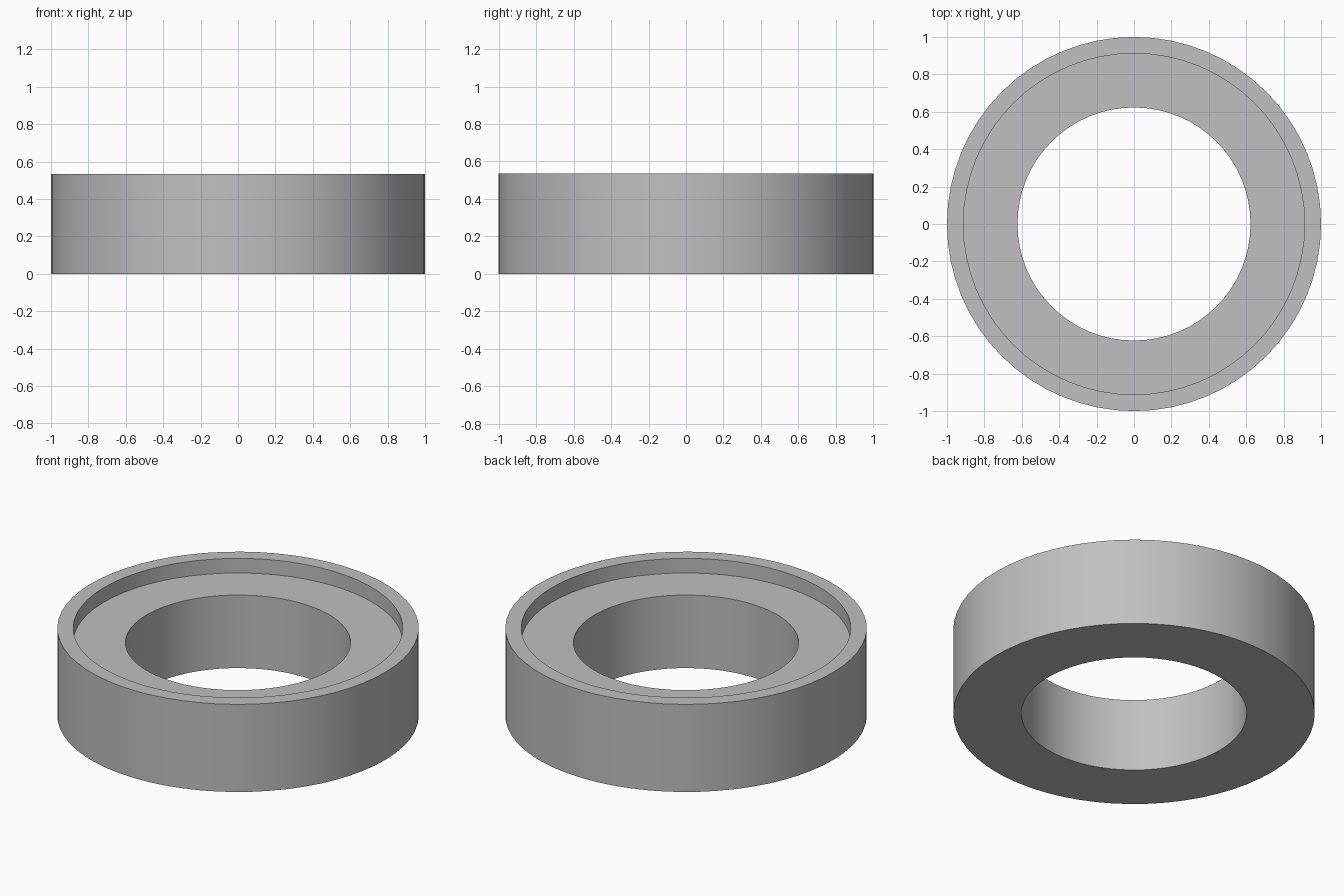
import bpy
import bmesh
from math import tau, radians
from mathutils import Matrix, Vector

cube = bpy.data.objects.get("Cube")
if cube:
    bpy.data.objects.remove(cube, do_unlink=True)

SEGMENTS = 64
OUTER, LIP, HOLE = 1.0, 0.912, 0.623
HEIGHT, FLOOR = 0.535, 0.446

# Plain grey finish
grey = bpy.data.materials.new("light_grey")
grey.use_nodes = True
colour = (0.53, 0.53, 0.53, 1)
grey.diffuse_color = colour
grey.node_tree.nodes["Principled BSDF"].inputs["Base Color"].default_value = colour

# Closed cross-section: base, outer wall, rim, recess wall, recess floor, bore
profile = [(HOLE, 0), (OUTER, 0), (OUTER, HEIGHT),
           (LIP, HEIGHT), (LIP, FLOOR), (HOLE, FLOOR)]

# Sweep the section around z
bm = bmesh.new()
rings = []
for i in range(SEGMENTS):
    turn = Matrix.Rotation(tau * i / SEGMENTS, 3, "Z")
    rings.append([bm.verts.new(turn @ Vector((r, 0, z))) for r, z in profile])
for i, ring in enumerate(rings):
    following = rings[(i + 1) % SEGMENTS]
    for j in range(len(profile)):
        k = (j + 1) % len(profile)
        bm.faces.new((ring[j], following[j], following[k], ring[k]))
bmesh.ops.recalc_face_normals(bm, faces=bm.faces)

mesh = bpy.data.meshes.new("recessed_ring")
bm.to_mesh(mesh)
bm.free()
mesh.materials.append(grey)
body = bpy.data.objects.new("recessed_ring", mesh)
bpy.context.collection.objects.link(body)

# Smooth walls with crisp rims
bpy.ops.object.select_all(action="DESELECT")
body.select_set(True)
bpy.context.view_layer.objects.active = body
bpy.ops.object.shade_smooth_by_angle(angle=radians(30))
